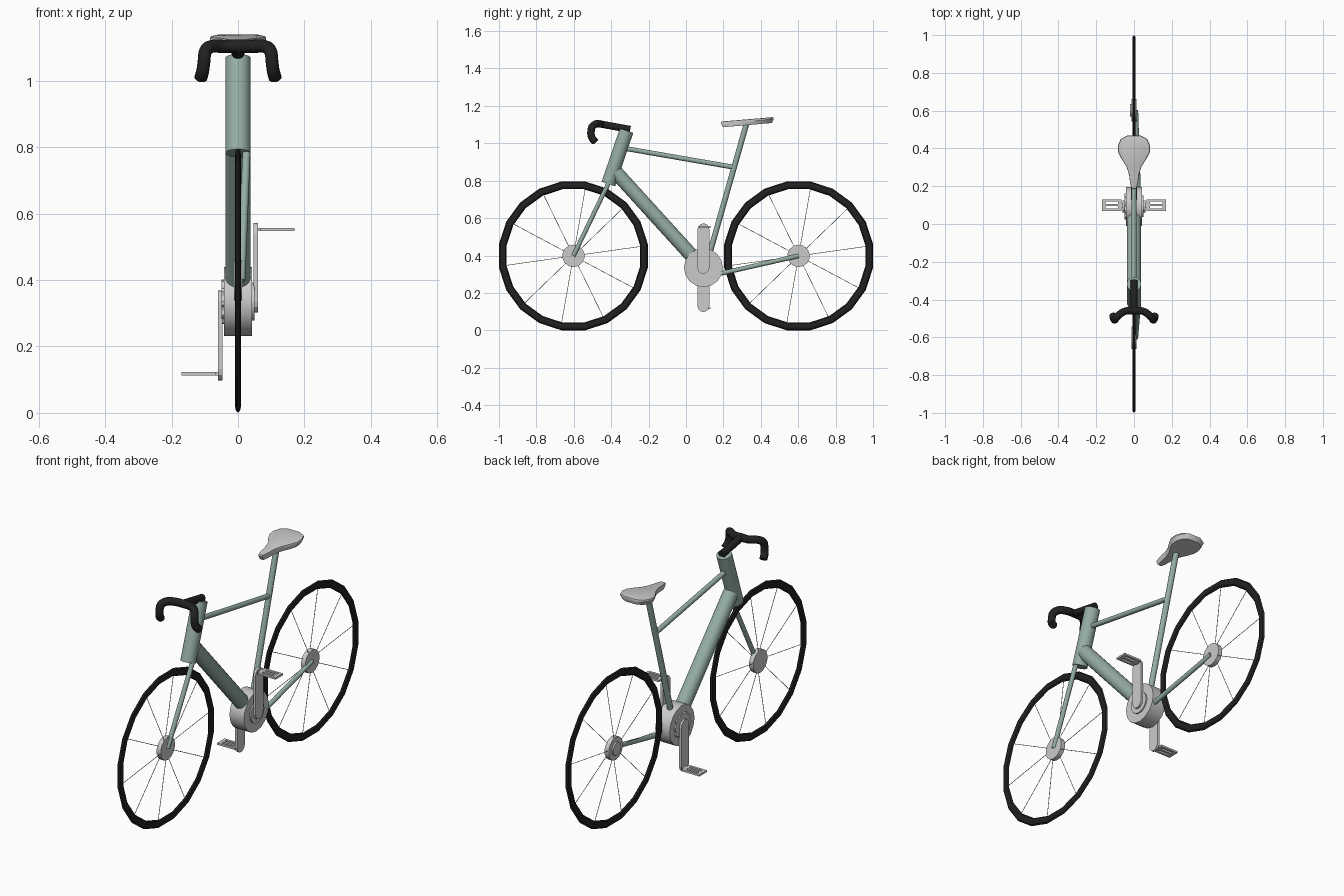
import bpy, bmesh, math
from mathutils import Vector

if "Cube" in bpy.data.objects:
    bpy.data.objects.remove(bpy.data.objects["Cube"])


def material(name, rgb):
    m = bpy.data.materials.new(name)
    m.diffuse_color = (*rgb, 1)
    m.use_nodes = True
    m.node_tree.nodes["Principled BSDF"].inputs["Base Color"].default_value = m.diffuse_color
    return m


GREEN = material("sage_paint", (0.30, 0.42, 0.37))
BLACK = material("black_rubber", (0.015, 0.015, 0.015))


def make(name, bm, mat=None, smooth=None):
    bmesh.ops.recalc_face_normals(bm, faces=bm.faces)
    me = bpy.data.meshes.new(name)
    bm.to_mesh(me)
    bm.free()
    ob = bpy.data.objects.new(name, me)
    bpy.context.collection.objects.link(ob)
    if mat:
        me.materials.append(mat)
    if smooth:
        bpy.ops.object.select_all(action='DESELECT')
        ob.select_set(True)
        bpy.context.view_layer.objects.active = ob
        bpy.ops.object.shade_smooth_by_angle(angle=math.radians(smooth))
    return ob


def add_tube(bm, a, b, r, sides):
    a, b = Vector(a), Vector(b)
    d = b - a
    new = bmesh.ops.create_cone(bm, cap_ends=True, segments=sides, radius1=r, radius2=r, depth=d.length)
    m = d.to_track_quat('Z', 'Y').to_matrix().to_4x4()
    m.translation = (a + b) / 2
    bmesh.ops.transform(bm, matrix=m, verts=new['verts'])


def tube(name, a, b, r, mat=None, sides=16):
    bm = bmesh.new()
    add_tube(bm, a, b, r, sides)
    return make(name, bm, mat, 40)


def plate(name, outline, x0, x1):
    # closed y-z outline extruded along x
    bm = bmesh.new()
    f = bm.faces.new([bm.verts.new((x0, y, z)) for y, z in outline])
    ext = bmesh.ops.extrude_face_region(bm, geom=[f])
    bmesh.ops.translate(bm, vec=(x1 - x0, 0, 0),
                        verts=[v for v in ext['geom'] if isinstance(v, bmesh.types.BMVert)])
    return make(name, bm)


def add_box(bm, centre, size):
    new = bmesh.ops.create_cube(bm, size=1)['verts']
    bmesh.ops.scale(bm, vec=size, verts=new)
    bmesh.ops.translate(bm, vec=centre, verts=new)


# Wheels: faceted tyre, thin spokes, flat hub
HUB_Z, N = 0.398, 20
R = 0.398 / math.cos(math.pi / N)
for label, cy in (("front", -0.602), ("rear", 0.602)):
    bm = bmesh.new()
    rings = []
    for i in range(N):
        t = 2 * math.pi * (i + 0.5) / N
        ring = []
        for j in range(8):
            p = 2 * math.pi * j / 8
            r = R - 0.021 + 0.021 * math.cos(p)
            ring.append(bm.verts.new((0.009 * math.sin(p), cy + r * math.cos(t), HUB_Z + r * math.sin(t))))
        rings.append(ring)
    for i in range(N):
        a, b = rings[i], rings[(i + 1) % N]
        for j in range(8):
            k = (j + 1) % 8
            bm.faces.new((a[j], a[k], b[k], b[j]))
    make(label + "_tyre", bm, BLACK)

    bm = bmesh.new()
    for i in range(10):
        t = math.radians(80 + 36 * i)
        c, s = math.cos(t), math.sin(t)
        x = 0.008 if i % 2 else -0.008
        add_tube(bm, (x, cy + 0.05 * c, HUB_Z + 0.05 * s), (0, cy + 0.365 * c, HUB_Z + 0.365 * s), 0.0015, 6)
    make(label + "_spokes", bm)
    tube(label + "_hub", (-0.012, cy, HUB_Z), (0.012, cy, HUB_Z), 0.06, sides=14)
tube("rear_sprocket", (-0.02, 0.602, HUB_Z), (-0.01, 0.602, HUB_Z), 0.034, sides=14)

# Frame tubes
tube("head_tube", (0, -0.415, 0.782), (0, -0.318, 1.068), 0.038, GREEN, 24)
tube("down_tube", (0, -0.375, 0.845), (0, 0.075, 0.35), 0.038, GREEN, 24)
tube("top_tube", (0, -0.335, 0.974), (0, 0.256, 0.872), 0.013, GREEN)
tube("seat_tube", (0, 0.112, 0.36), (0, 0.325, 1.11), 0.015, GREEN)
tube("fork_blade", (0.026, -0.408, 0.80), (0.010, -0.602, HUB_Z), 0.012, GREEN)
tube("chain_stay", (0.026, 0.12, 0.289), (0.010, 0.602, HUB_Z), 0.012, GREEN)

# Bottom bracket and chainring
BY, BZ = 0.093, 0.335
tube("bottom_bracket", (-0.042, BY, BZ), (0.042, BY, BZ), 0.104, sides=16)
tube("crank_boss", (0.040, BY, BZ), (0.049, BY, BZ), 0.057, sides=16)
tube("crank_axle", (-0.058, BY, BZ), (0.058, BY, BZ), 0.018)
teeth = []
for i in range(40):
    t = 2 * math.pi * i / 40
    r = 0.068 if i % 4 < 2 else 0.060
    teeth.append((BY + r * math.cos(t), BZ + r * math.sin(t)))
plate("chainring", teeth, -0.049, -0.041)

# Crank arms and slotted pedals
for label, s in (("right", 1), ("left", -1)):
    outline = []
    for end, start in ((0.205 * s, 0 if s > 0 else math.pi), (-0.001 * s, math.pi if s > 0 else 0)):
        for k in range(7):
            t = start + math.pi * k / 6
            outline.append((BY + 0.032 * math.cos(t), BZ + end + 0.032 * math.sin(t)))
    plate(label + "_crank", outline, 0.047 * s, 0.060 * s)
    bm = bmesh.new()
    pz = BZ + 0.217 * s
    for dy in (-0.025, 0, 0.025):
        add_box(bm, (0.118 * s, BY + 0.007 + dy, pz), (0.102, 0.012, 0.010))
    for x in (0.075, 0.161):
        add_box(bm, (x * s, BY + 0.007, pz), (0.018, 0.062, 0.010))
    add_box(bm, (0.062 * s, BY + 0.007, pz), (0.022, 0.024, 0.010))
    make(label + "_pedal", bm)

# Saddle: half outline mirrored, slightly narrower underneath
half = [(0.012, 0.186), (0.02, 0.215), (0.026, 0.26), (0.040, 0.305), (0.066, 0.345),
        (0.084, 0.38), (0.085, 0.415), (0.07, 0.45), (0.035, 0.468)]
outline = half + [(-x, y) for x, y in reversed(half)]
bm = bmesh.new()
layers = []
for dz, k in ((-0.031, 0.86), (-0.010, 1.0), (-0.002, 0.97), (0, 0.88)):
    layers.append([bm.verts.new((x * k, 0.35 + (y - 0.35) * (0.5 + k / 2), 1.117 + (y - 0.186) * 0.08 + dz))
                   for x, y in outline])
n = len(outline)
for a, b in zip(layers, layers[1:]):
    for j in range(n):
        bm.faces.new((a[j], a[(j + 1) % n], b[(j + 1) % n], b[j]))
bm.faces.new(layers[0])
bm.faces.new(layers[-1])
make("saddle", bm, None, 35)

# Drop handlebar swept along a mirrored path
path = [(0.045, -0.461, 1.103), (0.080, -0.482, 1.103), (0.098, -0.502, 1.088),
        (0.102, -0.508, 1.060), (0.106, -0.503, 1.030), (0.112, -0.484, 1.008)]
points = [(-x, y, z) for x, y, z in reversed(path)] + [(0, -0.459, 1.104)] + path
cu = bpy.data.curves.new("handlebar", 'CURVE')
cu.dimensions = '3D'
cu.bevel_depth = 0.020
cu.bevel_resolution = 3
cu.resolution_u = 4
cu.use_fill_caps = True
sp = cu.splines.new('BEZIER')
sp.bezier_points.add(len(points) - 1)
for bp, p in zip(sp.bezier_points, points):
    bp.co = p
    bp.handle_left_type = bp.handle_right_type = 'AUTO'
cu.materials.append(BLACK)
bpy.context.collection.objects.link(bpy.data.objects.new("handlebar", cu))
tube("stem", (0, -0.462, 1.104), (0, -0.298, 1.074), 0.019, BLACK)
